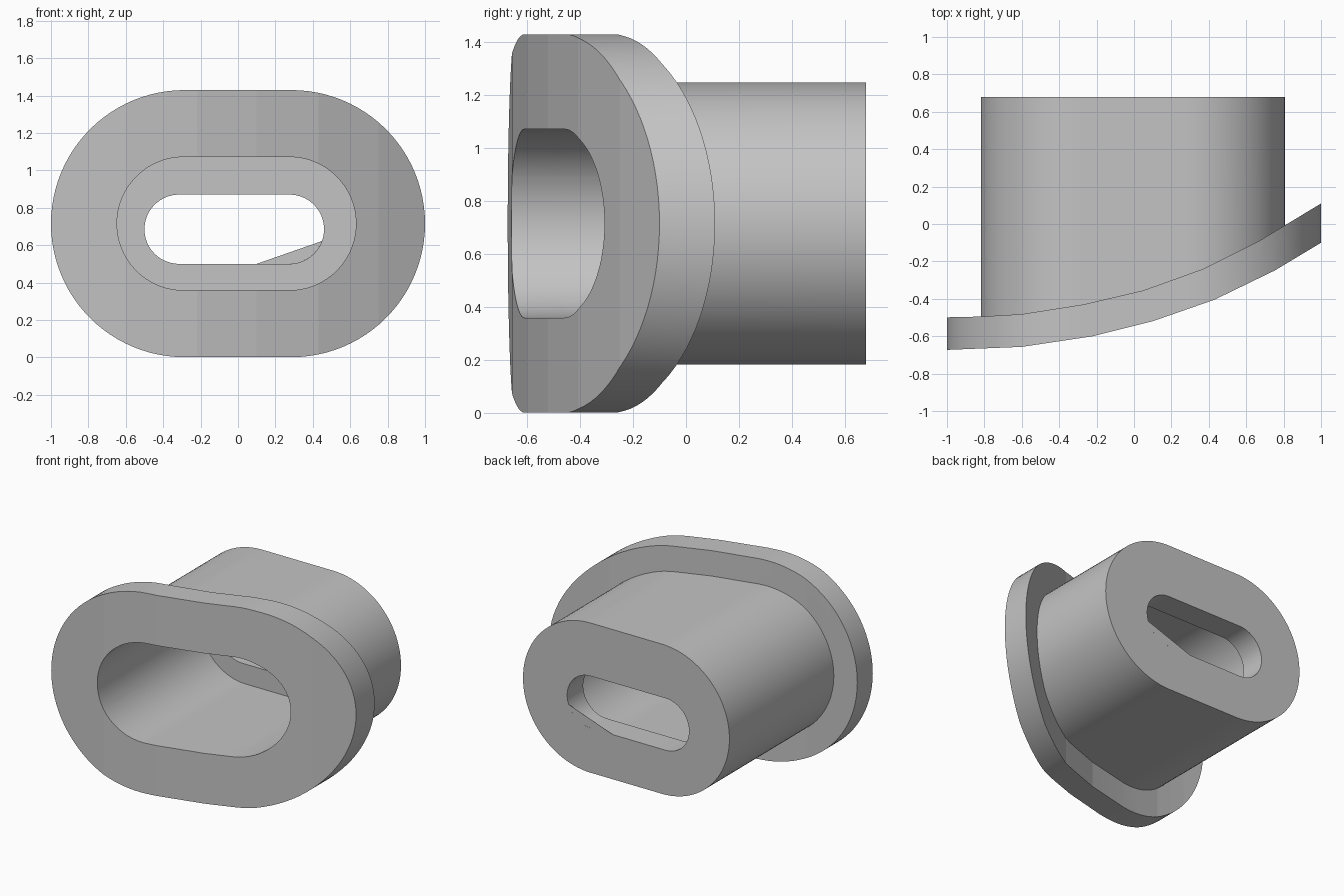
import bpy
import bmesh
from math import sin, cos, pi, radians

if "Cube" in bpy.data.objects:
    bpy.data.objects.remove(bpy.data.objects["Cube"], do_unlink=True)

BACK = 0.68      # rear end of the sleeve
MID_Z = 0.715    # height of the main axis
SEGS = 48        # segments per half round

grey = bpy.data.materials.new("plain grey")
grey.use_nodes = True
colour = (0.55, 0.55, 0.55, 1)
grey.diffuse_color = colour
grey.node_tree.nodes["Principled BSDF"].inputs["Base Color"].default_value = colour


def prism(name, points, offset):
    """Extrude a closed outline of 3D points along offset."""
    bm = bmesh.new()
    face = bm.faces.new([bm.verts.new(p) for p in points])
    grown = bmesh.ops.extrude_face_region(bm, geom=[face])["geom"]
    bmesh.ops.translate(bm, vec=offset,
                        verts=[v for v in grown if isinstance(v, bmesh.types.BMVert)])
    bmesh.ops.recalc_face_normals(bm, faces=bm.faces)
    mesh = bpy.data.meshes.new(name)
    bm.to_mesh(mesh)
    bm.free()
    mesh.materials.append(grey)
    obj = bpy.data.objects.new(name, mesh)
    bpy.context.collection.objects.link(obj)
    return obj


def slot(name, half, radius, y0, y1, cx=0.0, cz=MID_Z):
    """Round-ended bar running from y0 to y1."""
    points = []
    for side in (1, -1):
        for i in range(SEGS + 1):
            a = -pi / 2 + pi * i / SEGS
            points.append((cx + side * (half + radius * cos(a)), y0,
                           cz + side * radius * sin(a)))
    return prism(name, points, (0, y1 - y0, 0))


def boolean(obj, cutter, operation):
    mod = obj.modifiers.new(operation.lower(), "BOOLEAN")
    mod.operation, mod.solver, mod.object = operation, "EXACT", cutter
    bpy.context.view_layer.objects.active = obj
    bpy.ops.object.modifier_apply(modifier=mod.name)
    bpy.data.objects.remove(cutter, do_unlink=True)


def finish(obj):
    bpy.ops.object.select_all(action="DESELECT")
    obj.select_set(True)
    bpy.context.view_layer.objects.active = obj
    bpy.ops.object.shade_smooth_by_angle(angle=radians(4.5))


def slab(name, outline):
    """Plan outline raised well past the full height."""
    return prism(name, [(x, y, -0.5) for x, y in outline], (0, 0, 2.5))


# Curved front and rear lines of the flange, seen in plan
front_line = [(-1.05, -0.675), (-0.6, -0.657), (-0.22, -0.6), (0.1, -0.52),
              (0.43, -0.405), (0.75, -0.25), (1.05, -0.07)]
rear_line = [(-1.05, -0.5), (-0.82, -0.495), (-0.6, -0.482), (-0.27, -0.43),
             (0.05, -0.355), (0.37, -0.24), (0.67, -0.09), (1.05, 0.14)]

# Flange: bent plate trimmed to a round-ended outline
flange = slab("flange", front_line + rear_line[::-1])
boolean(flange, slot("trim", 0.286, 0.714, -1, 1), "INTERSECT")

# Sleeve: straight bar whose front end follows the flange
sleeve = slab("sleeve", rear_line + [(1.05, BACK), (-1.05, BACK)])
boolean(sleeve, slot("trim", 0.28, 0.533, -1, 1, cx=-0.005), "INTERSECT")

# Cavity through both parts
for part in (flange, sleeve):
    boolean(part, slot("cavity", 0.283, 0.356, -1, 1, cx=-0.008), "DIFFERENCE")
    finish(part)

# End wall: flush plug with a narrower slot
end_wall = slot("end_wall", 0.283, 0.356, BACK - 0.18, BACK, cx=-0.008)
boolean(end_wall, slot("slot", 0.295, 0.185, 0, 1, cx=-0.02, cz=0.685), "DIFFERENCE")
finish(end_wall)

# Thin web closing one lower corner of the slot at the rear
corner = [(0.1, BACK - 0.002, 0.5)]
for i in range(13):
    a = radians(-90 + 70 * i / 12)
    corner.append((0.275 + 0.185 * cos(a), BACK - 0.002, 0.685 + 0.185 * sin(a)))
prism("corner_web", corner, (0, 0.002, 0))
